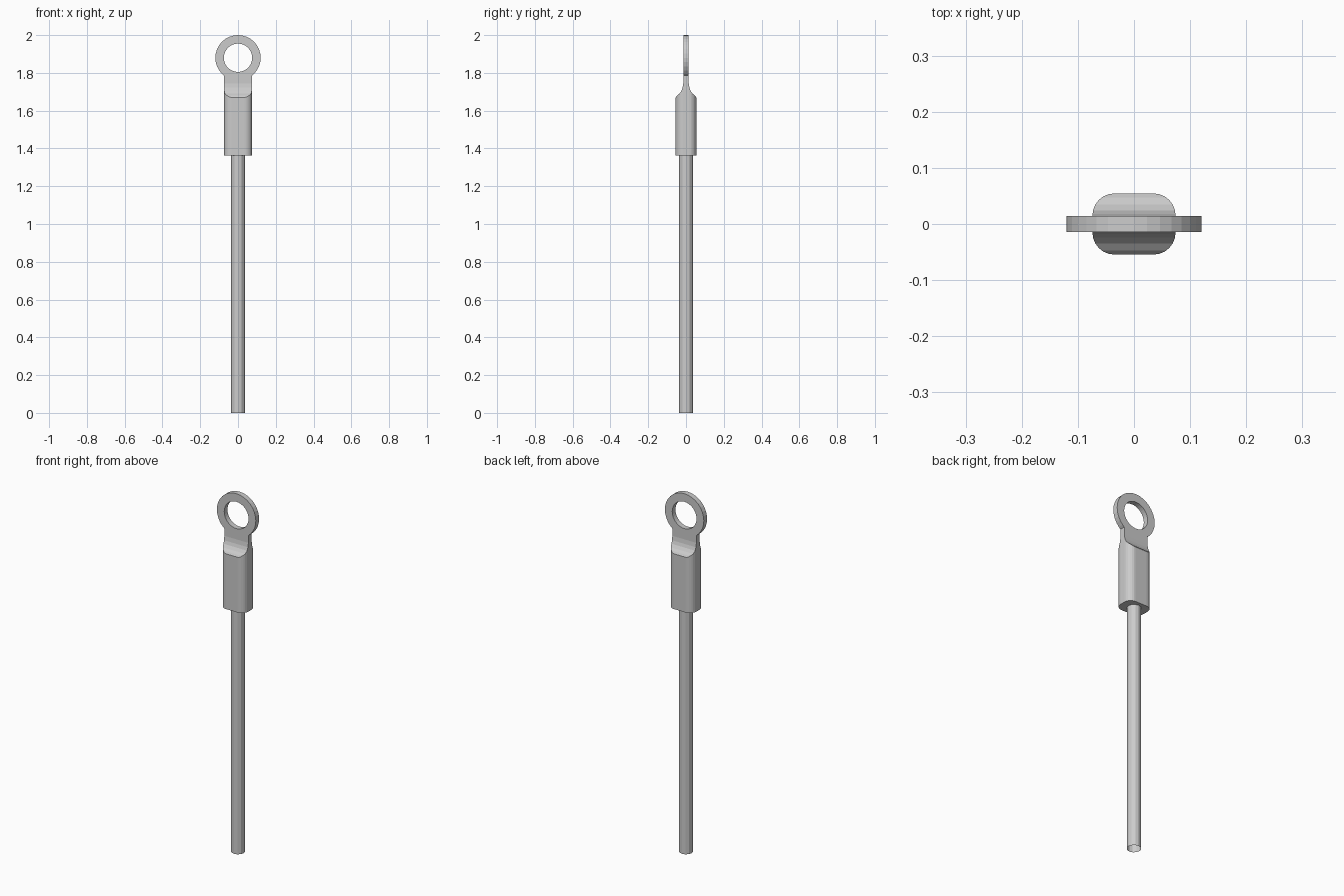
import bpy, bmesh, math
from mathutils import Vector

if "Cube" in bpy.data.objects:
    bpy.data.objects.remove(bpy.data.objects["Cube"])


def prism(name, pts, depth):
    """Closed solid: the outline of 3D points swept along depth."""
    bm = bmesh.new()
    face = bm.faces.new([bm.verts.new(p) for p in pts])
    out = bmesh.ops.extrude_face_region(bm, geom=[face])
    moved = [g for g in out["geom"] if isinstance(g, bmesh.types.BMVert)]
    bmesh.ops.translate(bm, verts=moved, vec=Vector(depth))
    bmesh.ops.recalc_face_normals(bm, faces=bm.faces[:])
    me = bpy.data.meshes.new(name)
    bm.to_mesh(me)
    bm.free()
    ob = bpy.data.objects.new(name, me)
    bpy.context.collection.objects.link(ob)
    return ob


def combine(ob, other, op):
    """Apply a boolean and discard the helper."""
    mod = ob.modifiers.new(op, 'BOOLEAN')
    mod.operation, mod.object, mod.solver = op, other, 'EXACT'
    bpy.context.view_layer.objects.active = ob
    bpy.ops.object.modifier_apply(modifier=mod.name)
    bpy.data.objects.remove(other, do_unlink=True)


def disc(name, radius, n, half):
    """Disc around the eye centre, its axis along y."""
    pts = [(radius * math.cos(math.tau * i / n), -half,
            1.88 + radius * math.sin(math.tau * i / n)) for i in range(n)]
    return prism(name, pts, (0, 2 * half, 0))


# Terminal barrel: rounded rectangle running up into the eye
W, D, R = 0.074, 0.0545, 0.039
outline = []
for q, (sx, sy) in enumerate([(1, 1), (-1, 1), (-1, -1), (1, -1)]):
    for k in range(7):
        a = math.radians(90 * q + 15 * k)
        outline.append((sx * (W - R) + R * math.cos(a),
                        sy * (D - R) + R * math.sin(a), 1.362))
lug = prism("ring_terminal", outline, (0, 0, 0.438))

# Eye, then pinch to the side profile, then bore the hole
combine(lug, disc("eye", 0.12, 32, 0.03), 'UNION')
half = [(0.07, 1.3), (0.07, 1.655), (0.0545, 1.67), (0.047, 1.68),
        (0.035, 1.69), (0.024, 1.705), (0.018, 1.722), (0.0145, 1.745),
        (0.0145, 2.1)]
side = [(-0.2, y, z) for y, z in half] + [(-0.2, -y, z) for y, z in reversed(half)]
combine(lug, prism("side_profile", side, (0.4, 0, 0)), 'INTERSECT')
combine(lug, disc("hole", 0.075, 32, 0.1), 'DIFFERENCE')

# Cable: open-ended tube reaching into the barrel
bpy.ops.mesh.primitive_cylinder_add(vertices=12, radius=0.036, depth=1.38,
                                    end_fill_type='NOTHING', location=(0, 0, 0.69))
bpy.context.object.name = "cable"
